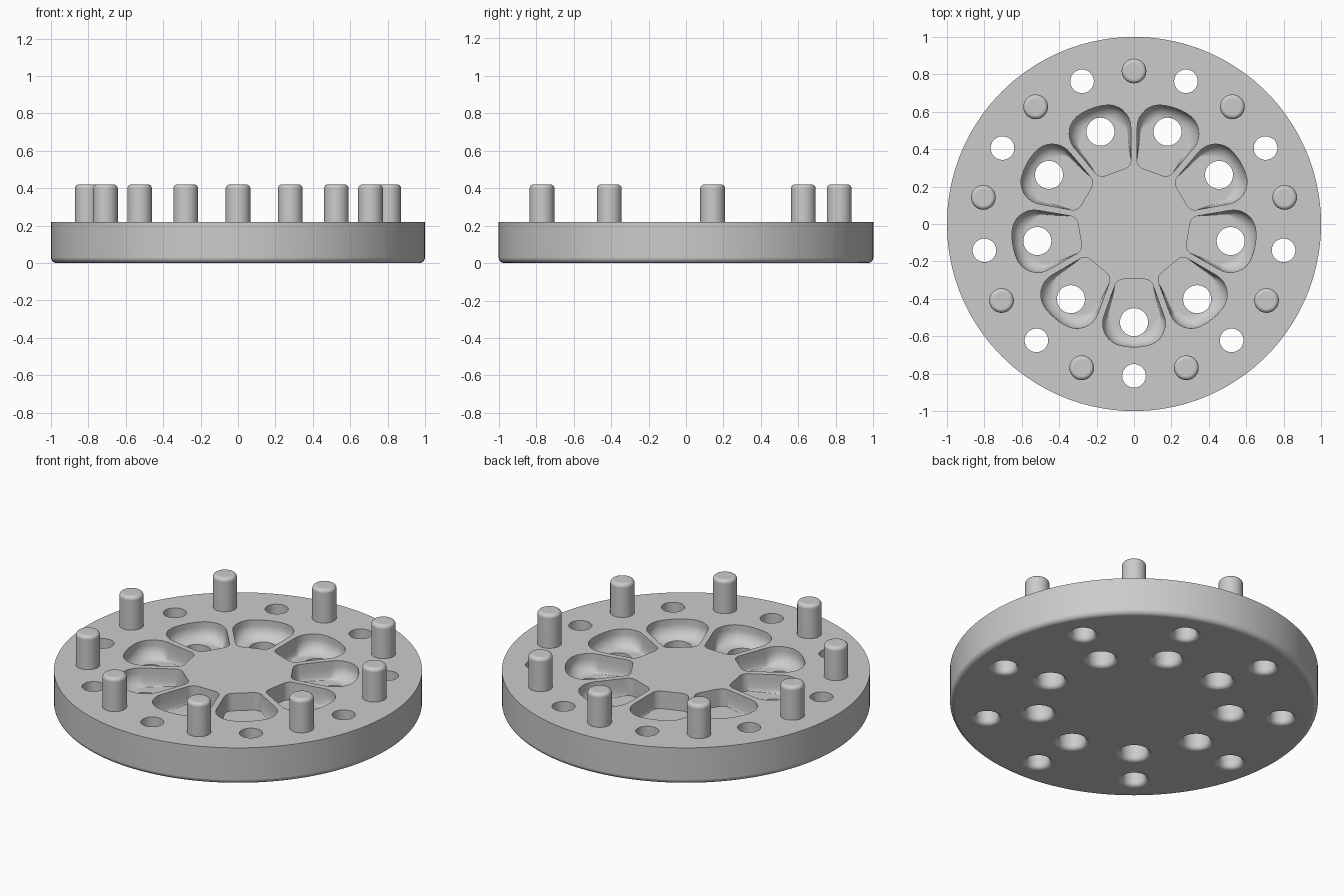
import bpy, bmesh
from math import sin, cos, pi, radians
from mathutils import Vector, Matrix

cube = bpy.data.objects.get("Cube")
if cube:
    bpy.data.objects.remove(cube, do_unlink=True)

COUNT = 9
TOP = 0.22
FLOOR = 0.115

grey = bpy.data.materials.new("light grey")
grey.use_nodes = True
colour = (0.6, 0.6, 0.6, 1)
grey.diffuse_color = colour
grey.node_tree.nodes["Principled BSDF"].inputs["Base Color"].default_value = colour


def loft(bm, rings, matrix=Matrix()):
    """Skin a closed solid over a stack of equal rings."""
    rows = [[bm.verts.new(matrix @ p) for p in ring] for ring in rings]
    n = len(rows[0])
    faces = [bm.faces.new(rows[0]), bm.faces.new(rows[-1])]
    for a, b in zip(rows, rows[1:]):
        for i in range(n):
            j = (i + 1) % n
            faces.append(bm.faces.new((a[i], a[j], b[j], b[i])))
    bmesh.ops.recalc_face_normals(bm, faces=faces)


def lathe(profile, sides):
    """Rings for a turned profile of (radius, height) points."""
    return [[Vector((r * cos(2 * pi * i / sides), r * sin(2 * pi * i / sides), z))
             for i in range(sides)] for r, z in profile]


def make(name, bm):
    mesh = bpy.data.meshes.new(name)
    bm.to_mesh(mesh)
    bm.free()
    mesh.materials.append(grey)
    obj = bpy.data.objects.new(name, mesh)
    bpy.context.collection.objects.link(obj)
    return obj


def activate(obj):
    bpy.ops.object.select_all(action='DESELECT')
    obj.select_set(True)
    bpy.context.view_layer.objects.active = obj


def arc(steps):
    return [pi / 2 * i / steps for i in range(steps + 1)]


def rounded(corners, steps=8):
    """Outline through (x, y, radius) corners, each replaced by an arc."""
    out = []
    for i, (x, y, r) in enumerate(corners):
        p = Vector((x, y))
        before = (Vector(corners[i - 1][:2]) - p).normalized()
        after = (Vector(corners[(i + 1) % len(corners)][:2]) - p).normalized()
        half = before.angle(after) / 2
        centre = p + (before + after).normalized() * r / sin(half)
        reach = r * cos(half) / sin(half)
        start = (p + before * reach - centre).normalized()
        end = (p + after * reach - centre).normalized()
        sweep = pi - 2 * half
        for k in range(steps + 1):
            a = sweep * k / steps
            spoke_dir = (start * sin(sweep - a) + end * sin(a)) / sin(sweep)
            out.append(centre + spoke_dir * r)
    return out


def spoke(k, offset=0):
    """Turn a shape lying along +y to the k-th place round the disc."""
    return Matrix.Rotation(radians(180 + offset) + 2 * pi * k / COUNT, 4, 'Z')


# Disc with a rounded lower rim
bm = bmesh.new()
f = 0.03
rim = [(1 - f + f * sin(a), f - f * cos(a)) for a in arc(6)]
loft(bm, lathe(rim + [(1, TOP)], 144))
disc = make("disc", bm)

# Pocket cutters: straight inner walls, scooped outer walls
outline = rounded([(0.09, 0.295, 0.05), (0.209, 0.626, 0.12), (0, 0.662, 0.3),
                   (-0.209, 0.626, 0.12), (-0.09, 0.295, 0.05)])
middle = Vector((0, 0.47))
scoop = 0.075


def pocket_ring(z, inset):
    ring = []
    for p in outline:
        t = min(max((p.y - 0.42) / 0.18, 0), 1)
        weight = t * t * (3 - 2 * t)
        q = p + (middle - p).normalized() * inset * weight
        ring.append(Vector((q.x, q.y, z)))
    return ring


rings = [pocket_ring(TOP + 0.1, 0)]
for a in arc(8):
    rings.append(pocket_ring(FLOOR + scoop * (1 - sin(a)), scoop * (1 - cos(a))))
bm = bmesh.new()
for k in range(COUNT):
    loft(bm, rings, spoke(k))
pockets = make("pocket_cutter", bm)

# Hole cutters flared at the underside
bm = bmesh.new()
f = 0.025
for radius, distance in ((0.075, 0.525), (0.063, 0.812)):
    flare = [(radius + f - f * cos(a), f - f * sin(a)) for a in reversed(arc(6))]
    profile = [(radius + f, -0.05)] + flare + [(radius, TOP + 0.1)]
    for k in range(COUNT):
        loft(bm, lathe(profile, 40), spoke(k) @ Matrix.Translation((0, distance, 0)))
holes = make("hole_cutter", bm)

# Cut the disc
activate(disc)
for cutter in (pockets, holes):
    cutter.hide_render = True
    mod = disc.modifiers.new("cut", 'BOOLEAN')
    mod.operation = 'DIFFERENCE'
    mod.solver = 'EXACT'
    mod.object = cutter
    bpy.ops.object.modifier_apply(modifier=mod.name)
    bpy.data.objects.remove(cutter, do_unlink=True)

# Pegs with rounded tops, standing between the outer holes
f = 0.022
r, tip = 0.066, 0.42
dome = [(r - f + f * cos(a), tip - f + f * sin(a)) for a in arc(6)]
solids = [disc]
for k in range(COUNT):
    bm = bmesh.new()
    loft(bm, lathe([(r, TOP - 0.02)] + dome, 40),
         spoke(k, 20) @ Matrix.Translation((0, 0.818, 0)))
    solids.append(make(f"peg_{k + 1}", bm))

# Smooth shading with crisp edges and flat large faces
for obj in solids:
    activate(obj)
    bpy.ops.object.shade_smooth_by_angle(angle=radians(35))
    weighted = obj.modifiers.new("weighted_normals", 'WEIGHTED_NORMAL')
    weighted.keep_sharp = True
